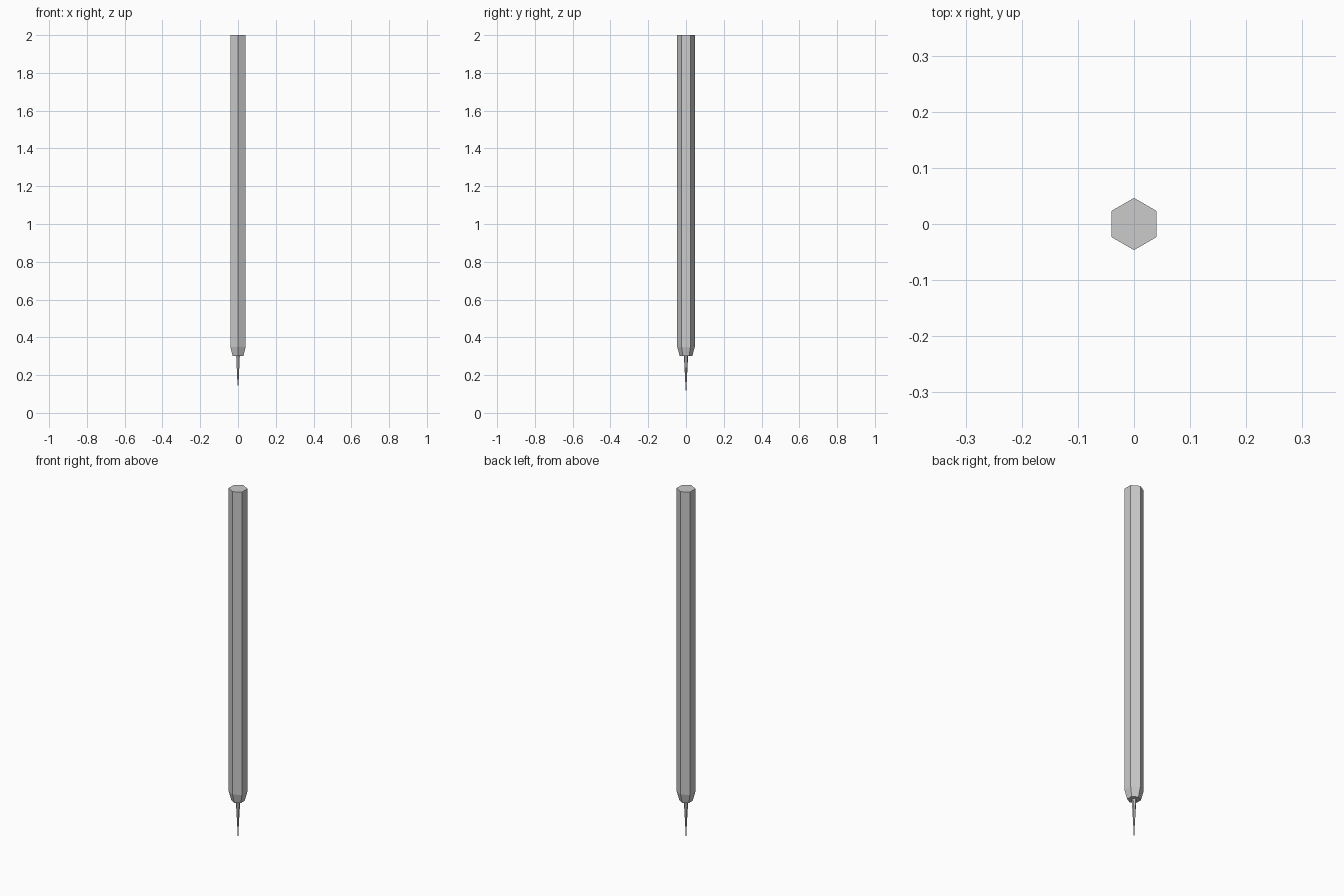
import bpy, bmesh
from math import cos, sin, pi

if "Cube" in bpy.data.objects:
    bpy.data.objects.remove(bpy.data.objects["Cube"])


def hex_lathe(name, rings, sides=6):
    """Stack hexagonal rings (radius, z) with corners on the y axis; cap both ends."""
    bm = bmesh.new()
    loops = []
    for r, z in rings:
        angles = [pi / 2 + 2 * pi * i / sides for i in range(sides)]
        loops.append([bm.verts.new((r * cos(a), r * sin(a), z)) for a in angles])
    for a, b in zip(loops, loops[1:]):
        for i in range(sides):
            j = (i + 1) % sides
            bm.faces.new((a[i], a[j], b[j], b[i]))
    bm.faces.new(loops[0])
    bm.faces.new(loops[-1])
    bmesh.ops.recalc_face_normals(bm, faces=bm.faces)
    mesh = bpy.data.meshes.new(name)
    bm.to_mesh(mesh)
    bm.free()
    obj = bpy.data.objects.new(name, mesh)
    bpy.context.collection.objects.link(obj)
    return obj


# Hexagonal handle with a short chamfered lower end
hex_lathe("handle", [(0.033, 0.30), (0.0465, 0.35), (0.0465, 2.0)])

# Tapered needle holder
hex_lathe("needle_holder", [(0.003, 0.145), (0.011, 0.30)])

# Hair-thin point reaching the ground
hex_lathe("needle_point", [(0.0005, 0.0), (0.0015, 0.145)])
